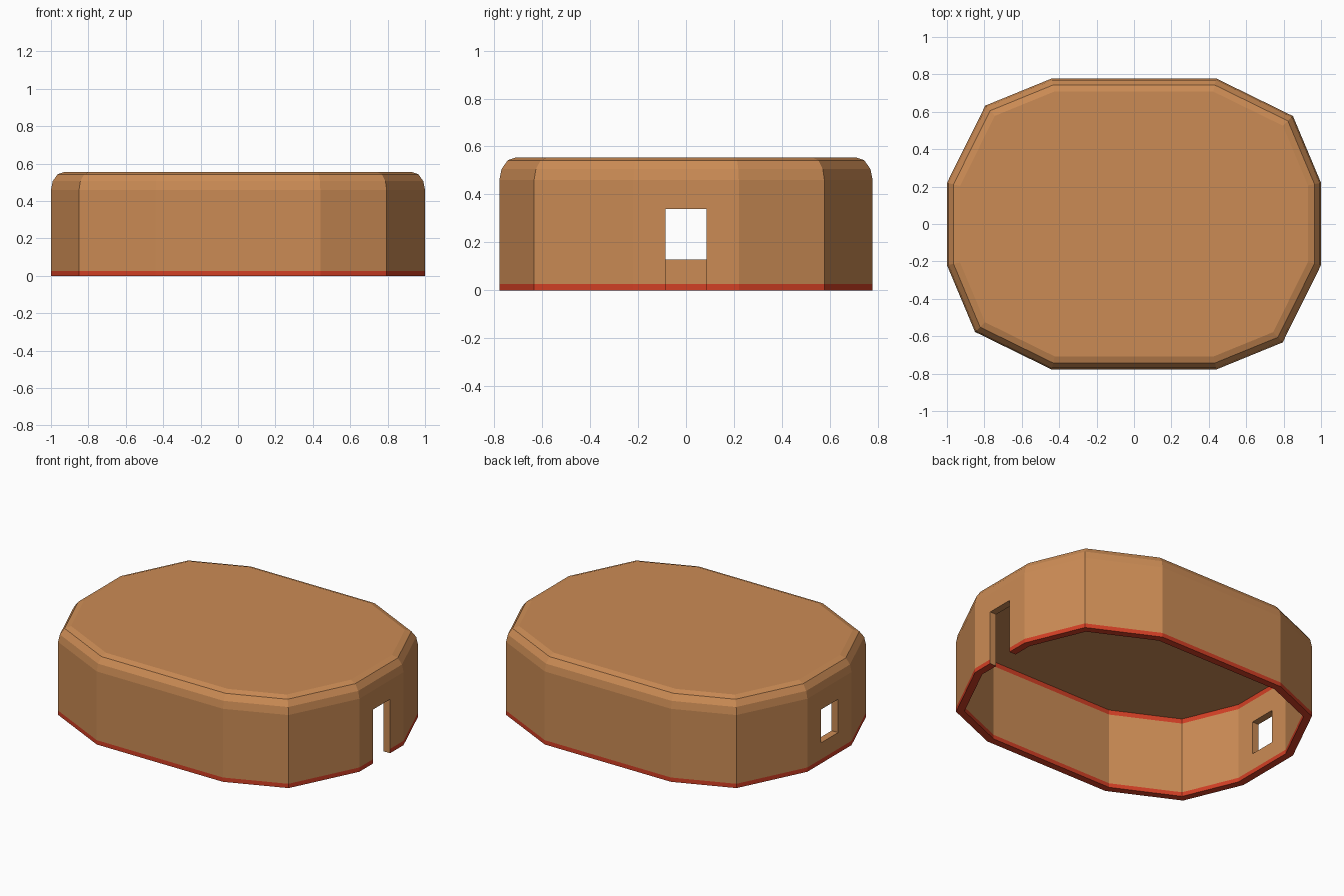
import bpy, bmesh
from mathutils import Vector

if "Cube" in bpy.data.objects:
    bpy.data.objects.remove(bpy.data.objects["Cube"])


def material(name, rgb):
    m = bpy.data.materials.new(name)
    m.diffuse_color = (*rgb, 1)
    m.use_nodes = True
    m.node_tree.nodes["Principled BSDF"].inputs["Base Color"].default_value = m.diffuse_color
    return m


tan = material("tan", (0.60, 0.26, 0.09))
red = material("red", (0.65, 0.05, 0.018))

# Twelve-sided plan: half of the outline, repeated by point symmetry
half = [(1, -0.22), (1, 0.22), (0.85, 0.577), (0.44, 0.778), (-0.44, 0.778), (-0.795, 0.633)]
half = [Vector(p) for p in half]
plan = half + [-p for p in half]


def inset(points, d):
    """Move every side of a counter-clockwise polygon inward by d."""
    out = []
    for i, p in enumerate(points):
        a = (p - points[i - 1]).normalized()
        b = (points[(i + 1) % len(points)] - p).normalized()
        na, nb = Vector((-a.y, a.x)), Vector((-b.y, b.x))
        out.append(p + (na + nb) * d / (1 + na.dot(nb)))
    return out


# Section as (inset, height, red band up to the next ring):
# ceiling edge, down the inner wall, across the rim, up the outer wall, over the rounded top
section = [(0.045, 0.51, True), (0.045, 0.48, False), (0.045, 0.027, True),
           (0.045, 0, True), (0, 0, True), (0, 0.027, False), (0, 0.46, False),
           (0.0094, 0.506, False), (0.035, 0.5425, False), (0.07, 0.555, False)]

# Hollow shell, open underneath
bm = bmesh.new()
rings = [[bm.verts.new((p.x, p.y, z)) for p in inset(plan, d)] for d, z, _ in section]
n = len(plan)
for (_, _, is_red), low, high in zip(section, rings, rings[1:]):
    for i in range(n):
        j = (i + 1) % n
        f = bm.faces.new((low[i], low[j], high[j], high[i]))
        f.material_index = int(is_red)
bm.faces.new(rings[-1])
bm.faces.new(rings[0][::-1])
bmesh.ops.recalc_face_normals(bm, faces=bm.faces)
mesh = bpy.data.meshes.new("shelter_shell")
bm.to_mesh(mesh)
bm.free()
mesh.materials.append(tan)
mesh.materials.append(red)
shell = bpy.data.objects.new("shelter_shell", mesh)
bpy.context.collection.objects.link(shell)


def cut_opening(name, x, bottom, top):
    """Cut a rectangular hole through an end wall."""
    bpy.ops.mesh.primitive_cube_add(size=1, location=(x, 0, (bottom + top) / 2))
    cutter = bpy.context.object
    cutter.name = name
    cutter.scale = (0.3, 0.172, top - bottom)
    cutter.data.materials.append(tan)
    cutter.hide_render = True
    mod = shell.modifiers.new(name, 'BOOLEAN')
    mod.operation = 'DIFFERENCE'
    mod.solver = 'EXACT'
    mod.object = cutter
    bpy.context.view_layer.objects.active = shell
    bpy.ops.object.modifier_apply(modifier=mod.name)
    bpy.data.objects.remove(cutter)


# Doorway on the right end, window on the left end
cut_opening("doorway_cutter", 1, -0.1, 0.34)
cut_opening("window_cutter", -1, 0.13, 0.34)
